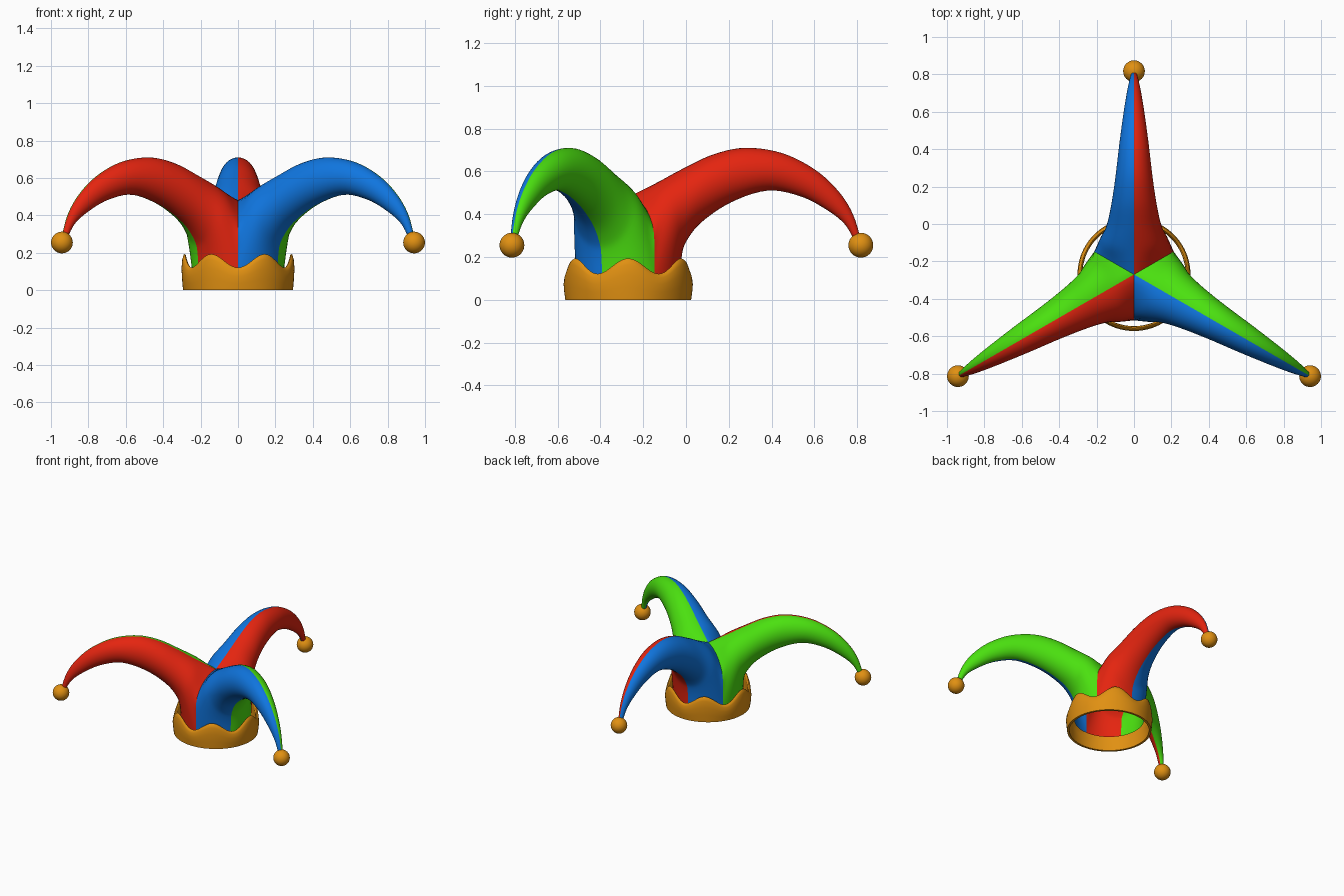
import bpy, bmesh, math
from mathutils import Vector, Matrix

cube = bpy.data.objects.get("Cube")
if cube:
    bpy.data.objects.remove(cube)

CENTER = Vector((0, -0.27, 0))
BODY_R = 0.245      # radius of the cloth where it enters the band
CLOTH_Z = 0.09      # lower edge of the cloth
HALF = 20           # points along half of a ring
STEPS = 5           # rings between key rings


def material(name, color):
    m = bpy.data.materials.new(name)
    m.use_nodes = True
    rgba = (*color, 1)
    m.diffuse_color = rgba
    bsdf = m.node_tree.nodes["Principled BSDF"]
    bsdf.inputs["Base Color"].default_value = rgba
    bsdf.inputs["Roughness"].default_value = 0.6
    return m


red = material("red cloth", (0.78, 0.018, 0.005))
blue = material("blue cloth", (0.005, 0.18, 0.74))
green = material("green cloth", (0.07, 0.75, 0.005))
gold = material("gold", (0.75, 0.28, 0.006))


def finish(bm, name, mats, angle=40):
    bmesh.ops.recalc_face_normals(bm, faces=bm.faces)
    mesh = bpy.data.meshes.new(name)
    bm.to_mesh(mesh)
    bm.free()
    for m in mats:
        mesh.materials.append(m)
    obj = bpy.data.objects.new(name, mesh)
    bpy.context.collection.objects.link(obj)
    bpy.ops.object.select_all(action='DESELECT')
    obj.select_set(True)
    bpy.context.view_layer.objects.active = obj
    bpy.ops.object.shade_smooth_by_angle(angle=math.radians(angle))
    return obj


# Key rings of a horn: (ridge r, ridge z, underside r, underside z, half width)
KEYS = [
    (0.13, 0.545, 0.25, 0.20, 0.180),
    (0.26, 0.615, 0.27, 0.27, 0.146),
    (0.40, 0.680, 0.34, 0.36, 0.122),
    (0.55, 0.710, 0.48, 0.455, 0.100),
    (0.72, 0.685, 0.65, 0.51, 0.080),
    (0.87, 0.610, 0.80, 0.485, 0.060),
    (0.98, 0.510, 0.92, 0.425, 0.042),
    (1.05, 0.400, 1.01, 0.355, 0.026),
    (1.09, 0.270, 1.06, 0.270, 0.014),
]


def root_half():
    """Half ring at the root: down the seam between horns, then along the rim."""
    pts = []
    third, seam_z = math.radians(60), 0.27
    bend, drop = 8, 4
    for i in range(bend + 1):
        a = math.pi / 2 * i / bend
        pts.append((BODY_R * math.sin(a), third, seam_z + 0.21 * math.cos(a)))
    for i in range(1, drop + 1):
        pts.append((BODY_R, third, seam_z + (CLOTH_Z - seam_z) * i / drop))
    rim = HALF - bend - drop
    for i in range(1, rim + 1):
        pts.append((BODY_R, third * (1 - i / rim), CLOTH_Z))
    return [Vector((r * math.cos(a), r * math.sin(a), z)) for r, a, z in pts]


def key_half(tr, tz, br, bz, w):
    top, bottom = Vector((tr, 0, tz)), Vector((br, 0, bz))
    mid, axis = (top + bottom) / 2, (top - bottom) / 2
    angles = [math.pi * i / HALF for i in range(HALF + 1)]
    return [mid + axis * math.cos(a) + Vector((0, w * math.sin(a), 0)) for a in angles]


def spline(a, b, c, d, t):
    return 0.5 * (2 * b + (c - a) * t + (2 * a - 5 * b + 4 * c - d) * t * t
                  + (3 * b - a - 3 * c + d) * t ** 3)


def horn(name, degrees, left_mat, right_mat):
    keys = [root_half()] + [key_half(*k) for k in KEYS]
    last = len(keys) - 1
    rings = []
    for k in range(last):
        quad = [keys[max(k - 1, 0)], keys[k], keys[k + 1], keys[min(k + 2, last)]]
        for s in range(STEPS):
            rings.append([spline(*p, s / STEPS) for p in zip(*quad)])
    rings.append(keys[-1])
    bm = bmesh.new()
    turn = Matrix.Translation(CENTER) @ Matrix.Rotation(math.radians(degrees), 4, 'Z')
    count = 2 * HALF
    loops = []
    for ring in rings:
        mirrored = [Vector((p.x, -p.y, p.z)) for p in ring[-2:0:-1]]
        loops.append([bm.verts.new(turn @ p) for p in ring + mirrored])
    for a, b in zip(loops, loops[1:]):
        for i in range(count):
            j = (i + 1) % count
            f = bm.faces.new((a[i], a[j], b[j], b[i]))
            f.material_index = 0 if i < HALF else 1
    bm.faces.new(loops[-1])
    return finish(bm, name, [left_mat, right_mat], 60)


def bell(name, degrees):
    a = math.radians(degrees)
    pos = CENTER + Vector((1.087 * math.cos(a), 1.087 * math.sin(a), 0.255))
    bm = bmesh.new()
    bmesh.ops.create_uvsphere(bm, u_segments=32, v_segments=18, radius=0.058,
                              matrix=Matrix.Translation(pos))
    return finish(bm, name, [gold])


# Three drooping horns, each split in two colours along its ridge, with a bell
for side, degrees, left_mat, right_mat in (
        ("back", 90, blue, red),
        ("right", 210, red, green),
        ("left", 330, green, blue)):
    horn(side + "_horn", degrees, left_mat, right_mat)
    bell(side + "_bell", degrees)


# Wavy crown band: a closed wall section swept round, its top following six waves
SECTION = [(0.294, 0), (0.299, 0.3), (0.302, 0.6), (0.298, 0.85), (0.291, 0.98),
           (0.285, 1), (0.279, 0.97), (0.276, 0.85), (0.280, 0.6), (0.280, 0.3), (0.278, 0)]
SEGMENTS = 120
bm = bmesh.new()
columns = []
for i in range(SEGMENTS):
    a = math.tau * i / SEGMENTS
    top = 0.157 + 0.036 * math.cos(6 * a)
    columns.append([bm.verts.new(CENTER + Vector((r * math.cos(a), r * math.sin(a), h * top)))
                    for r, h in SECTION])
for i, a in enumerate(columns):
    b = columns[(i + 1) % SEGMENTS]
    for j in range(len(SECTION)):
        k = (j + 1) % len(SECTION)
        bm.faces.new((a[j], b[j], b[k], a[k]))
finish(bm, "crown_band", [gold], 50)
